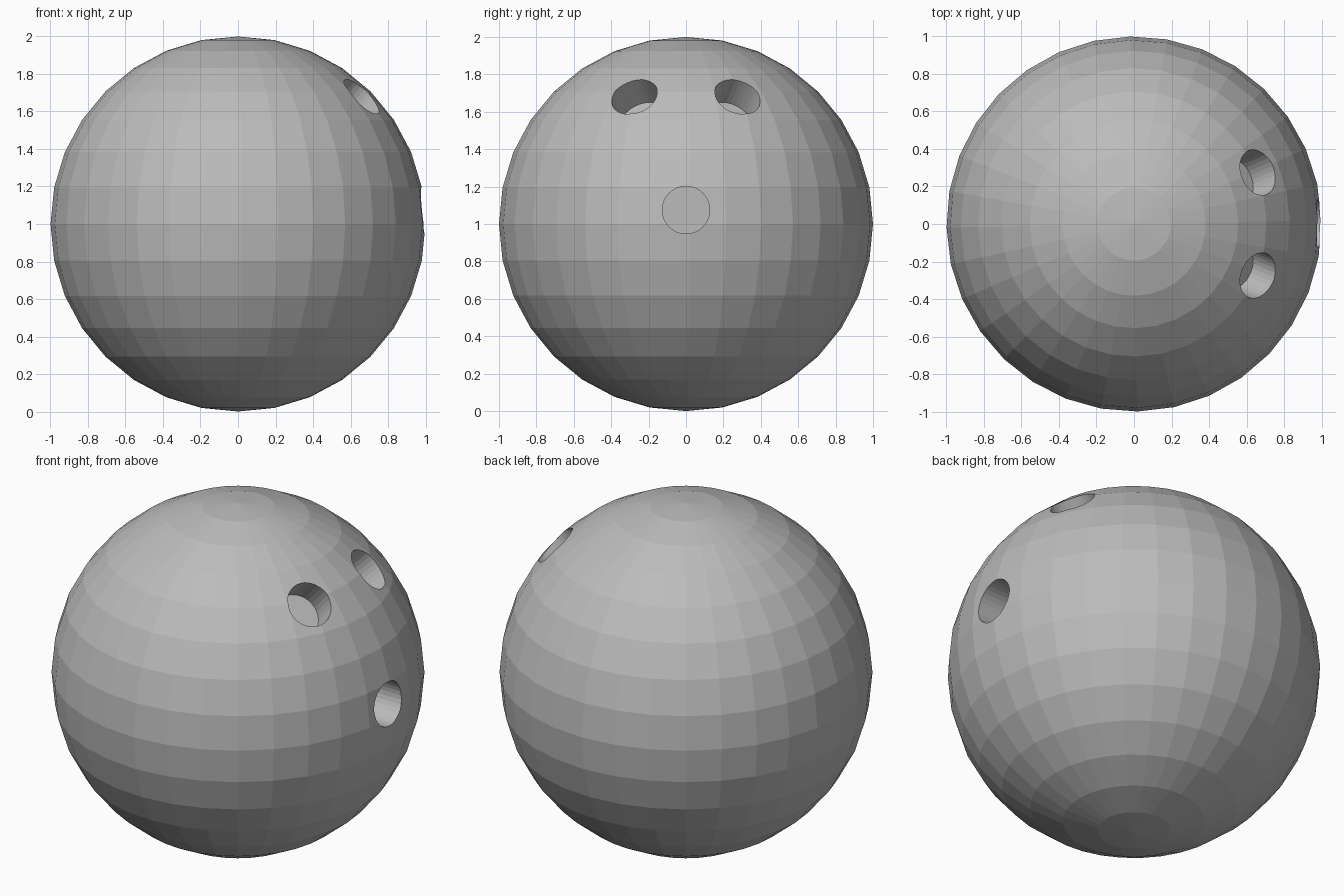
import bpy
from math import radians
from mathutils import Vector

cube = bpy.data.objects.get("Cube")
if cube:
    bpy.data.objects.remove(cube, do_unlink=True)

# Single grey material
grey = bpy.data.materials.new("ball grey")
grey.use_nodes = True
colour = (0.5, 0.5, 0.5, 1)
grey.diffuse_color = colour
grey.node_tree.nodes["Principled BSDF"].inputs["Base Color"].default_value = colour

CENTRE = Vector((0, 0, 1))
HOLE_RADIUS = 0.127
FLOOR = 0.81  # distance of each hole's floor from the ball's centre

# Faceted ball, turned slightly about its vertical axis
bpy.ops.mesh.primitive_uv_sphere_add(segments=32, ring_count=16, radius=1,
                                     location=CENTRE, rotation=(0, 0, radians(1.1)))
ball = bpy.context.object
ball.name = "ball"
ball.data.materials.append(grey)


def drill(name, axis, offset=(0, 0, 0)):
    """Cut a flat-bottomed round hole into the ball along an axis."""
    axis = Vector(axis).normalized()
    length = 0.5
    bpy.ops.mesh.primitive_cylinder_add(
        vertices=32, radius=HOLE_RADIUS, depth=length,
        location=CENTRE + Vector(offset) + axis * (FLOOR + length / 2),
        rotation=axis.to_track_quat('Z', 'Y').to_euler())
    cutter = bpy.context.object
    cutter.name = name
    cutter.data.materials.append(grey)
    cut = ball.modifiers.new(name, 'BOOLEAN')
    cut.operation = 'DIFFERENCE'
    cut.solver = 'EXACT'
    cut.object = cutter
    bpy.context.view_layer.objects.active = ball
    bpy.ops.object.modifier_apply(modifier=name)
    bpy.data.objects.remove(cutter, do_unlink=True)


# Two finger holes and the thumb hole
for side, y in (("front", -0.275), ("back", 0.275)):
    drill(side + "_finger_hole", (0.66, y, 0.68))
drill("thumb_hole", (1, 0, 0), (0, 0, 0.075))
